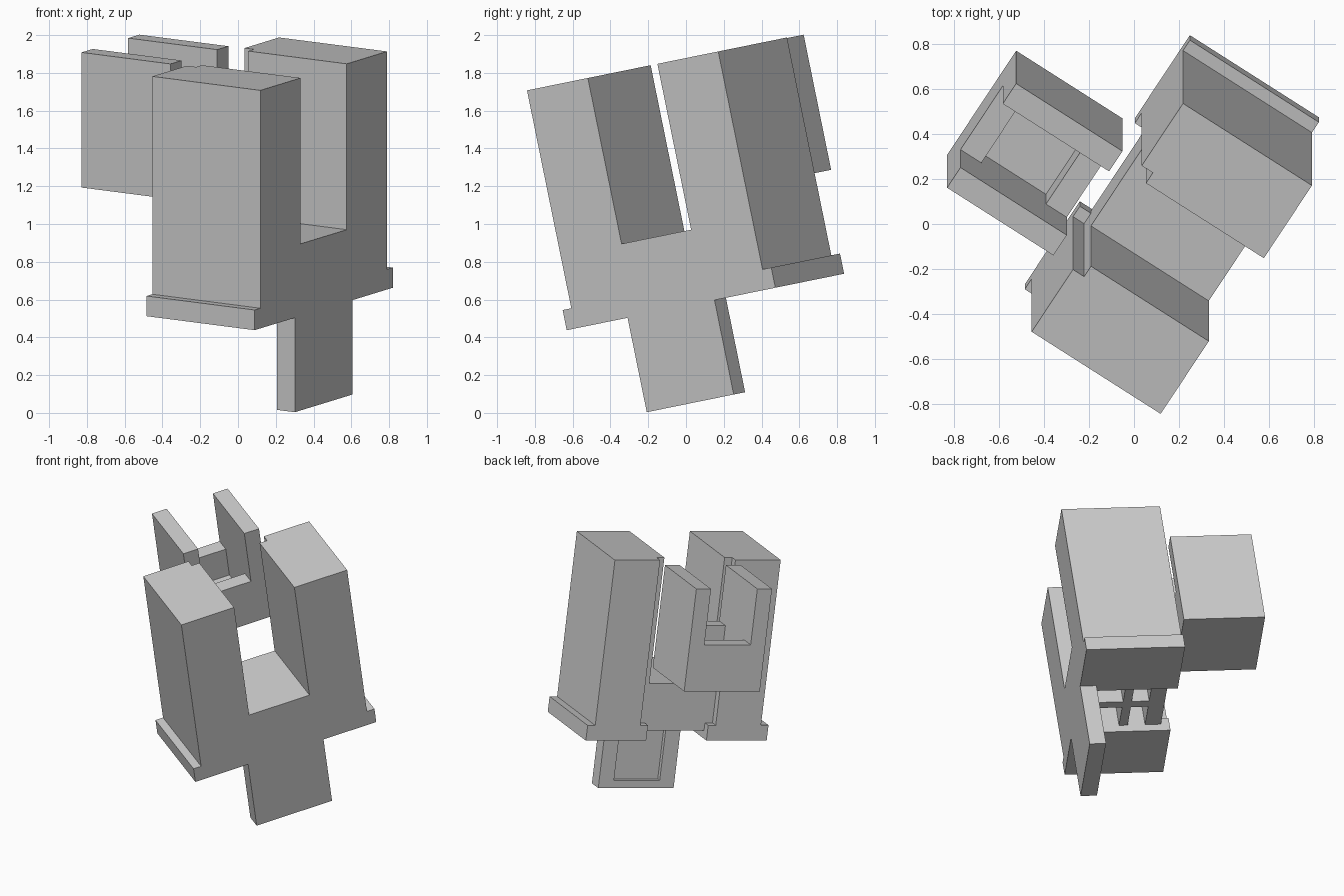
import bpy, bmesh, math
from mathutils import Matrix

if "Cube" in bpy.data.objects:
    bpy.data.objects.remove(bpy.data.objects["Cube"])

# Whole model is turned about its own vertical, then tipped forward
TILT = Matrix.Rotation(math.radians(11.5), 4, 'X') @ Matrix.Rotation(math.radians(-33), 4, 'Z')
MID = 0.274          # symmetry plane (local y)
BACK, FRONT = -0.319, 0.363


def extrude(name, outline, x0, x1):
    """Extrude a closed (y, z) outline along x."""
    bm = bmesh.new()
    face = bm.faces.new([bm.verts.new((x0, y, z)) for y, z in outline])
    ext = bmesh.ops.extrude_face_region(bm, geom=[face])
    verts = [g for g in ext['geom'] if isinstance(g, bmesh.types.BMVert)]
    bmesh.ops.translate(bm, verts=verts, vec=(x1 - x0, 0, 0))
    bmesh.ops.recalc_face_normals(bm, faces=bm.faces)
    me = bpy.data.meshes.new(name)
    bm.to_mesh(me)
    bm.free()
    ob = bpy.data.objects.new(name, me)
    bpy.context.collection.objects.link(ob)
    return ob


def finish(ob, cuts):
    """Cut boxes (x0, x1, y0, y1, z0, z1) out of ob, then tilt it into place."""
    cutters = []
    for x0, x1, y0, y1, z0, z1 in cuts:
        c = extrude("cutter", [(y0, z0), (y1, z0), (y1, z1), (y0, z1)], x0, x1)
        c.hide_render = True
        m = ob.modifiers.new("cut", 'BOOLEAN')
        m.operation, m.solver, m.object = 'DIFFERENCE', 'EXACT', c
        cutters.append(c)
    dg = bpy.context.evaluated_depsgraph_get()
    me = bpy.data.meshes.new_from_object(ob.evaluated_get(dg))
    ob.modifiers.clear()
    ob.data = me
    for c in cutters:
        bpy.data.objects.remove(c)
    me.transform(TILT)


# Housing: two towers with base ledges, a bridge and a leg (half outline, mirrored)
half = [(0.28, 0.045), (0.28, 0.555), (0.672, 0.555), (0.672, 0.664),
        (0.616, 0.664), (0.616, 1.841), (0.224, 1.841), (0.224, 0.945)]
outline = [(MID + y, z) for y, z in half] + [(MID - y, z) for y, z in reversed(half)]
housing = extrude("housing", outline, BACK, FRONT)

s = 0.224
cuts = [
    (-0.5, 0.25, MID - 0.4, MID + 0.4, -0.1, 0.555),          # leg is only a front plate
    (-0.5, -0.26, MID - 0.28, MID + 0.28, 0.664, 2.0),        # rear groove for the slider
    (-0.5, -0.26, MID - s, MID + s, 0.5, 0.8),                # gap between rear ledges
    (-0.5, 0.25, MID - s, MID + s, 0.5, 0.61),                # raised underside of bridge
    (0.2, 0.285, MID - 0.17, MID + 0.17, 0.1, 0.5),           # leg panel
]
# Pockets under the bridge, leaving crossed ribs
for x0, x1 in ((-0.15, -0.03), (0.03, 0.25)):
    for y0, y1 in ((-s, -0.03), (0.03, s)):
        cuts.append((x0, x1, MID + y0, MID + y1, 0.57, 0.835))
finish(housing, cuts)

# Slider: open box with two tall cheeks
y0, y1, t = 0.0, 0.562, 0.109
slider = extrude("slider", [(y0, 1.108), (y1, 1.108), (y1, 1.838), (y1 - t, 1.838),
                            (y1 - t, 1.44), (y0 + t, 1.44), (y0 + t, 1.838), (y0, 1.838)],
                 -0.988, -0.426)
finish(slider, [(-0.878, -0.536, y0 + t, y1 - t, 1.225, 1.6)])
